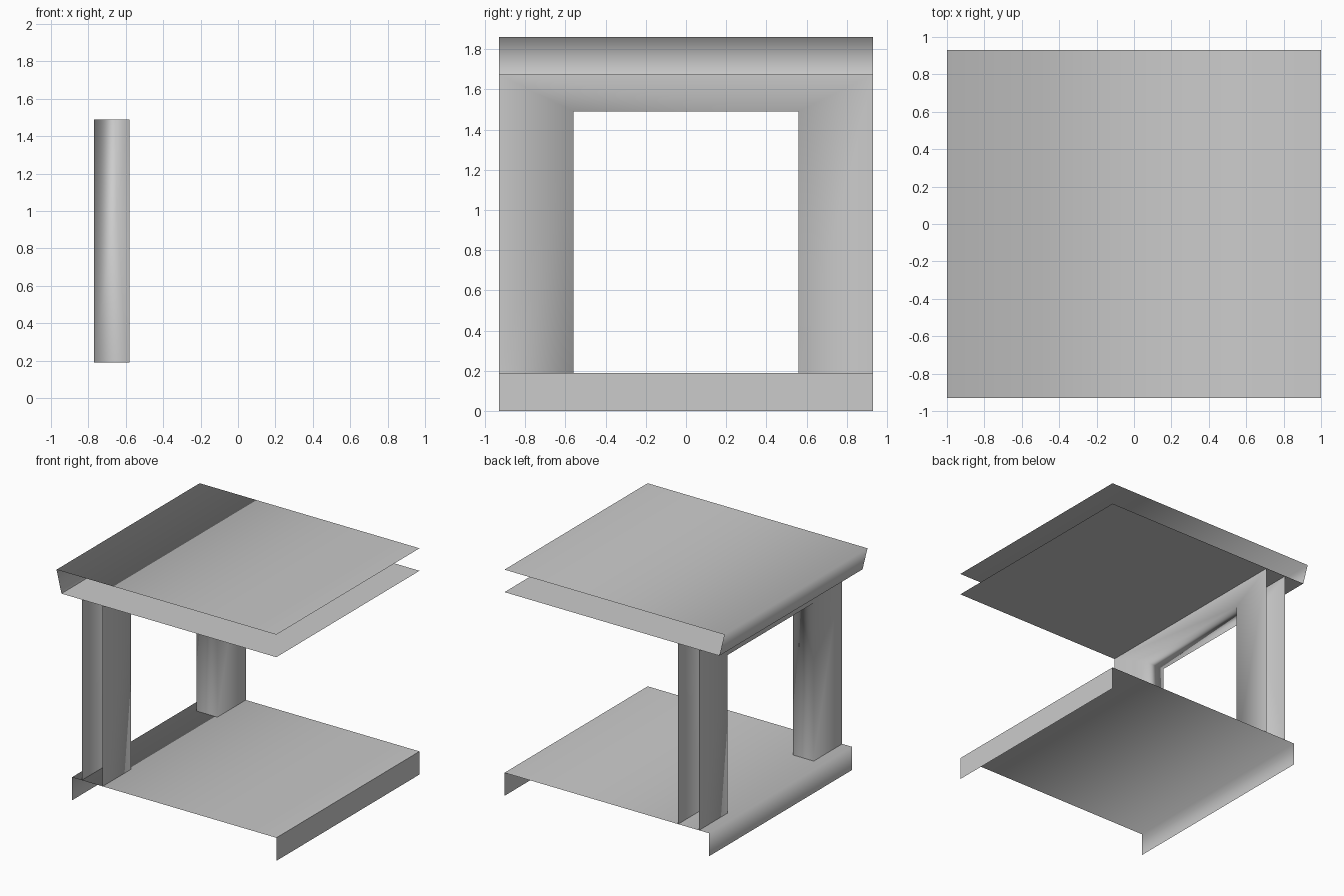
import bpy
import bmesh

cube = bpy.data.objects.get("Cube")
if cube:
    bpy.data.objects.remove(cube, do_unlink=True)

HALF_DEPTH = 0.93

# Single plain grey finish
grey = bpy.data.materials.new("plain grey")
grey.use_nodes = True
COLOUR = (0.6, 0.6, 0.6, 1)
grey.diffuse_color = COLOUR
grey.node_tree.nodes["Principled BSDF"].inputs["Base Color"].default_value = COLOUR


def finish(name, bm):
    """Turn a bmesh into a smooth shaded grey object."""
    for face in bm.faces:
        face.smooth = True
    mesh = bpy.data.meshes.new(name)
    bm.to_mesh(mesh)
    bm.free()
    mesh.materials.append(grey)
    obj = bpy.data.objects.new(name, mesh)
    bpy.context.collection.objects.link(obj)


def folded_sheet(name, profile, sharp_bend):
    """Sweep an open x-z profile along y, with one crisp bend."""
    bm = bmesh.new()
    front, back = [[bm.verts.new((x, y, z)) for x, z in profile]
                   for y in (-HALF_DEPTH, HALF_DEPTH)]
    for i in range(len(profile) - 1):
        bm.faces.new((front[i], back[i], back[i + 1], front[i + 1]))
    bm.edges.get((front[sharp_bend], back[sharp_bend])).smooth = False
    finish(name, bm)


# Roof: top sheet, slanted rear edge and ceiling
folded_sheet("roof", [(1, 1.86), (-1, 1.86), (-0.955, 1.675), (1, 1.675)], 2)

# Base: floor with a downturned lip at both ends
folded_sheet("base", [(1, 0), (1, 0.19), (-0.86, 0.19), (-0.86, 0)], 1)


def arch(bm, x, half_width, top):
    """Four corners of an upright arch outline."""
    points = [(-half_width, 0.19), (-half_width, top),
              (half_width, top), (half_width, 0.19)]
    return [bm.verts.new((x, y, z)) for y, z in points]


# Doorway frame: two mitred panels joined by the lining of the opening
bm = bmesh.new()
outer_a, inner_a = arch(bm, -0.58, HALF_DEPTH, 1.675), arch(bm, -0.58, 0.56, 1.49)
outer_b, inner_b = arch(bm, -0.77, HALF_DEPTH, 1.675), arch(bm, -0.77, 0.56, 1.49)
for i in range(3):
    j = i + 1
    bm.faces.new((outer_a[i], inner_a[i], inner_a[j], outer_a[j]))
    bm.faces.new((inner_a[j], inner_a[i], inner_b[i], inner_b[j]))
    bm.faces.new((outer_b[j], inner_b[j], inner_b[i], outer_b[i]))
finish("doorway_frame", bm)
